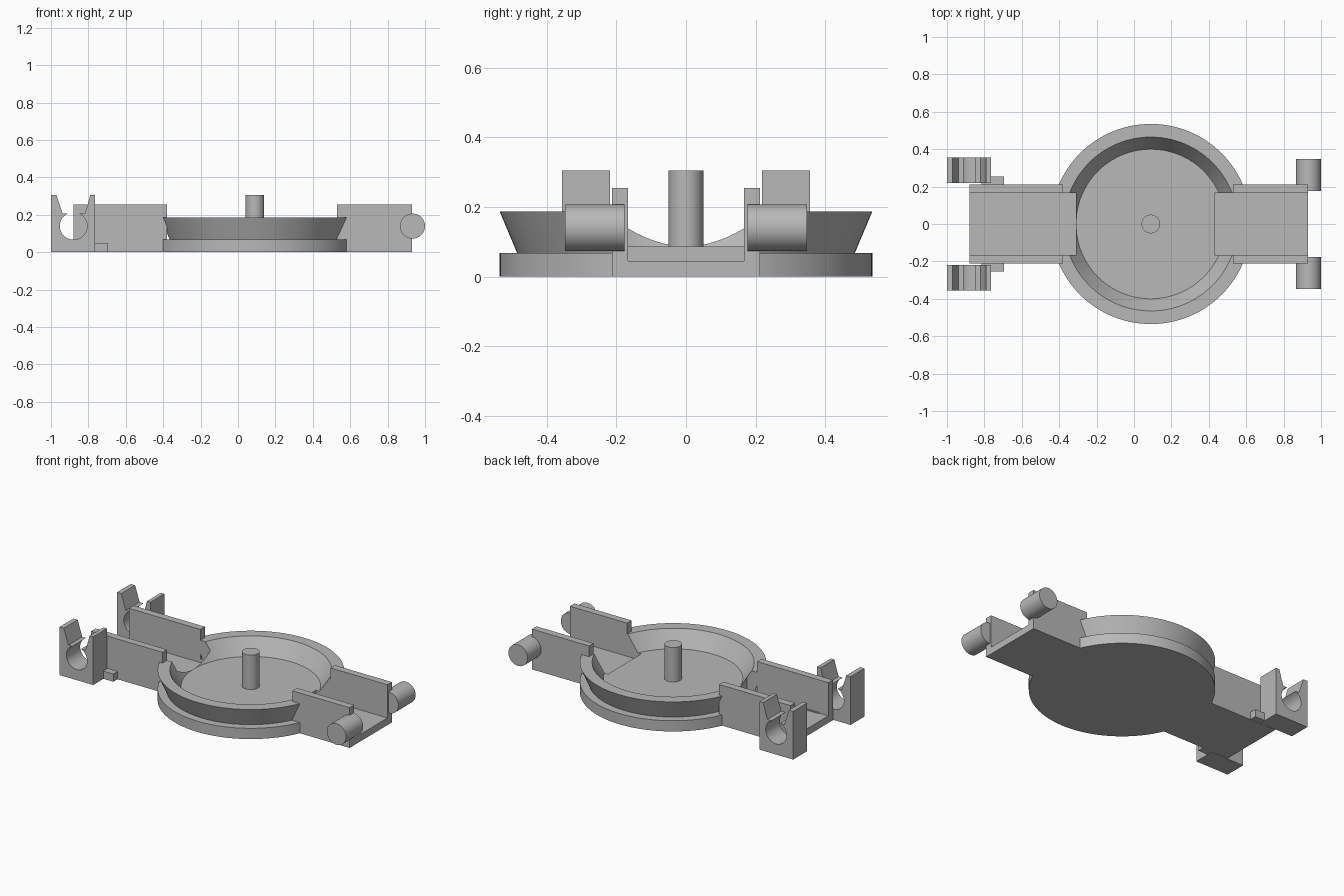
import bpy, bmesh, math
from mathutils import Matrix

old = bpy.data.objects.get("Cube")
if old:
    bpy.data.objects.remove(old, do_unlink=True)

grey = bpy.data.materials.new("plain grey")
grey.use_nodes = True
grey.diffuse_color = (0.48, 0.48, 0.48, 1)
grey.node_tree.nodes["Principled BSDF"].inputs["Base Color"].default_value = grey.diffuse_color

HUB_X = 0.09      # centre of the dish
SEGMENTS = 128


def finish(name, bm):
    bmesh.ops.recalc_face_normals(bm, faces=bm.faces)
    mesh = bpy.data.meshes.new(name)
    bm.to_mesh(mesh)
    bm.free()
    mesh.materials.append(grey)
    obj = bpy.data.objects.new(name, mesh)
    bpy.context.collection.objects.link(obj)
    return obj


def activate(obj):
    bpy.ops.object.select_all(action='DESELECT')
    obj.select_set(True)
    bpy.context.view_layer.objects.active = obj


def smooth(obj):
    activate(obj)
    bpy.ops.object.shade_smooth_by_angle(angle=math.radians(25))


def box(name, x, y, z):
    bm = bmesh.new()
    bmesh.ops.create_cube(bm, size=1)
    for v in bm.verts:
        v.co = [lo if c < 0 else hi for c, (lo, hi) in zip(v.co, (x, y, z))]
    return finish(name, bm)


def cylinder(name, radius, length, matrix):
    bm = bmesh.new()
    bmesh.ops.create_cone(bm, cap_ends=True, segments=48, radius1=radius,
                          radius2=radius, depth=length, matrix=matrix)
    obj = finish(name, bm)
    smooth(obj)
    return obj


def combine(target, tool, operation):
    mod = target.modifiers.new("combine", 'BOOLEAN')
    mod.object, mod.operation, mod.solver = tool, operation, 'EXACT'
    activate(target)
    bpy.ops.object.modifier_apply(modifier=mod.name)
    bpy.data.objects.remove(tool, do_unlink=True)


def lathe(name, profile):
    bm = bmesh.new()
    rings = []
    for r, z in profile:
        if r == 0:
            rings.append([bm.verts.new((HUB_X, 0, z))] * SEGMENTS)
        else:
            rings.append([bm.verts.new((HUB_X + r * math.cos(a), r * math.sin(a), z))
                          for a in (math.tau * i / SEGMENTS for i in range(SEGMENTS))])
    for a, b in zip(rings, rings[1:]):
        for i in range(SEGMENTS):
            j = (i + 1) % SEGMENTS
            bm.faces.new(list(dict.fromkeys((a[i], a[j], b[j], b[i]))))
    return finish(name, bm)


# Dish: flange, flared rim with outer groove, sunken floor
base = lathe("dish_and_channels", [
    (0, 0), (0.535, 0), (0.535, 0.068), (0.485, 0.068), (0.535, 0.187),
    (0.465, 0.187), (0.40, 0.087), (0, 0.087)])

# Side channels: solid arms joined on, then hollowed into the dish
for x in ((-0.88, -0.38), (0.53, 0.93)):
    combine(base, box("arm", x, (-0.212, 0.212), (0, 0.255)), 'UNION')
for x in ((-1.1, -0.31), (0.43, 1.1)):
    combine(base, box("channel_cutter", x, (-0.167, 0.167), (0.045, 0.5)), 'DIFFERENCE')
smooth(base)

# Centre post
cylinder("centre_post", 0.05, 0.225, Matrix.Translation((HUB_X, 0, 0.1925)))


# Snap clip outline in x and z: block with flared slot opening into a round hole
def clip(name, y0, y1):
    cx, cz, r, slot = -0.88, 0.14, 0.073, 0.206
    start = math.asin((slot - cz) / r)
    sweep = math.pi + 2 * start
    outline = [(-1, 0), (-0.765, 0), (-0.765, 0.305), (-0.79, 0.305),
               (-0.805, 0.25), (-0.82, slot)]
    outline += [(cx + r * math.cos(start - sweep * i / 40),
                 cz + r * math.sin(start - sweep * i / 40)) for i in range(41)]
    outline += [(-0.938, slot), (-0.97, 0.305), (-1, 0.305)]
    bm = bmesh.new()
    face = bm.faces.new([bm.verts.new((x, y0, z)) for x, z in outline])
    ext = bmesh.ops.extrude_face_region(bm, geom=[face])
    for v in ext["geom"]:
        if isinstance(v, bmesh.types.BMVert):
            v.co.y = y1
    smooth(finish(name, bm))


# Clips, their connecting tabs and the hinge pins on both sides
for side, s in (("back", 1), ("front", -1)):
    clip(side + "_clip", s * 0.218, s * 0.356)
    box(side + "_clip_tab", (-0.815, -0.695),
        sorted((s * 0.16, s * 0.255)), (0.001, 0.05))
    cylinder(side + "_pin", 0.067, 0.172,
             Matrix.Translation((0.933, s * 0.262, 0.14)) @ Matrix.Rotation(math.pi / 2, 4, 'X'))
